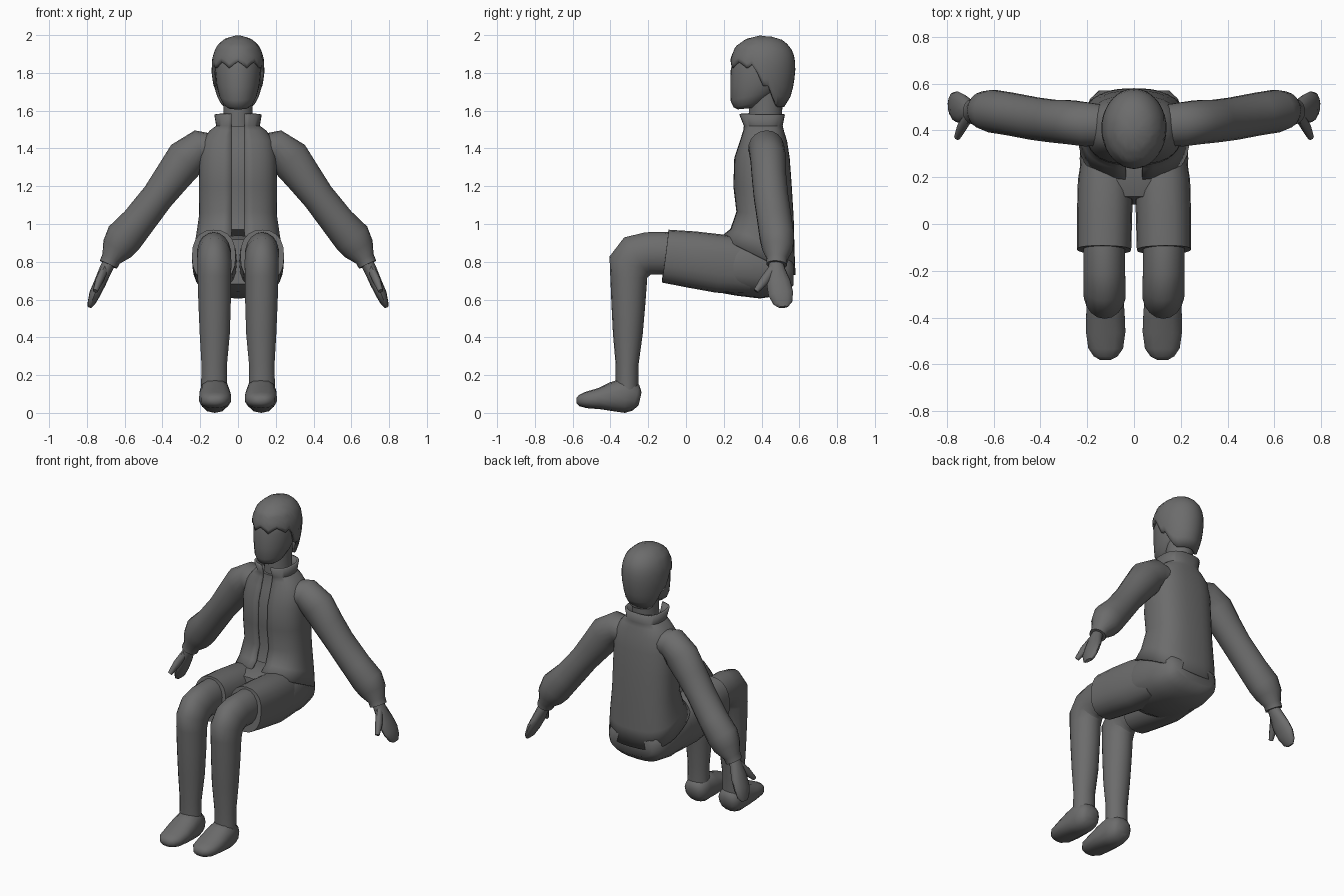
import bpy, bmesh, math
from mathutils import Vector

grey = bpy.data.materials.new("dark grey")
grey.diffuse_color = (0.15, 0.15, 0.15, 1)
X, Y = Vector((1, 0, 0)), Vector((0, 1, 0))


def finish(name, bm, mirror=False, thick=0, angle=50):
    bmesh.ops.recalc_face_normals(bm, faces=bm.faces)
    me = bpy.data.meshes.new(name)
    bm.to_mesh(me)
    bm.free()
    me.materials.append(grey)
    ob = bpy.data.objects.new(name, me)
    bpy.context.collection.objects.link(ob)
    if thick:
        m = ob.modifiers.new("thickness", 'SOLIDIFY')
        m.thickness, m.offset = thick, -1
    if mirror:
        ob.modifiers.new("mirror", 'MIRROR')
    bpy.ops.object.select_all(action='DESELECT')
    ob.select_set(True)
    bpy.context.view_layer.objects.active = ob
    bpy.ops.object.shade_smooth_by_angle(angle=math.radians(angle))
    return ob


def loft(name, rings, side, n=18, p=1.0, gap=0, inset=0, caps=True, upright=False, **kw):
    """Skin rings (x, y, z, side radius, other radius, tilt) along their path."""
    bm = bmesh.new()
    loops = []
    pts = [Vector(r[:3]) for r in rings]
    for i, r in enumerate(rings):
        t = pts[min(i + 1, len(pts) - 1)] - pts[max(i - 1, 0)]
        if upright:
            t = Vector((0, 0, 1))
        v = t.cross(side).normalized()
        u = v.cross(t).normalized()
        ru, rv = r[3] - inset, r[4] - inset
        tilt = r[5] if len(r) > 5 else 0
        g = math.asin((gap / ru) ** (1 / p)) if gap else 0
        loop = []
        for k in range(n):
            f = k / (n - 1) if gap else k / n
            a = -math.pi / 2 + g + (2 * math.pi - 2 * g) * f
            c, s = math.cos(a), math.sin(a)
            co = pts[i] + u * ru * math.copysign(abs(c) ** p, c) + v * rv * math.copysign(abs(s) ** p, s)
            co.z += tilt * (co.y - r[1])
            loop.append(bm.verts.new(co))
        loops.append(loop)
    for a, b in zip(loops, loops[1:]):
        for k in range(n - 1 if gap else n):
            j = (k + 1) % n
            bm.faces.new((a[k], a[j], b[j], b[k]))
    if caps and not gap:
        bm.faces.new(loops[0])
        bm.faces.new(loops[-1])
    return finish(name, bm, **kw)


# Open-fronted jacket with collar, and the shirt showing in the gap
torso = [(0, .38, .83, .238, .20, -.5), (0, .405, .91, .226, .17, -.38),
         (0, .418, 1.05, .206, .152, -.1), (0, .405, 1.2, .207, .155),
         (0, .402, 1.35, .205, .147), (0, .41, 1.44, .19, .125),
         (0, .41, 1.495, .15, .108), (0, .408, 1.52, .116, .104),
         (0, .402, 1.58, .126, .122)]
loft("jacket", torso, X, n=33, p=.78, gap=.036, upright=True, thick=.014)
loft("shirt", torso[1:-1], X, n=28, p=.78, inset=.01, upright=True)

# Sleeves with gathered cuffs
loft("sleeve", [(.10, .42, 1.40, .085, .07), (.20, .425, 1.405, .095, .095),
                (.275, .435, 1.345, .095, .108), (.35, .44, 1.245, .092, .096),
                (.425, .45, 1.145, .092, .086), (.53, .47, 1.01, .092, .09),
                (.605, .482, .925, .092, .100), (.64, .485, .868, .082, .085),
                (.672, .482, .815, .055, .052), (.686, .48, .785, .055, .05)],
     Y, mirror=True)

# Hands and thumbs
loft("hand", [(.675, .475, .81, .035, .035), (.70, .48, .76, .045, .034),
              (.73, .49, .69, .064, .032), (.758, .502, .63, .066, .03),
              (.777, .513, .58, .05, .02), (.787, .515, .56, .025, .01)],
     Y, n=12, mirror=True)
loft("thumb", [(.70, .47, .775, .022, .025), (.735, .415, .70, .022, .026),
               (.755, .37, .645, .014, .014)], X, n=8, mirror=True)

# Shorts: seat and two legs
loft("shorts_seat", [(0, .57, .735, .15, .06), (0, .53, .735, .19, .115),
                     (0, .42, .765, .222, .162), (0, .28, .78, .232, .16),
                     (0, .17, .79, .225, .15), (0, .10, .80, .18, .12)],
     X, n=24, p=.8)
loft("shorts_leg", [(.115, .35, .77, .10, .14), (.122, .18, .79, .118, .155),
                    (.126, .03, .812, .118, .15), (.128, -.11, .83, .116, .141)],
     X, n=20, p=.85, mirror=True)

# Bent bare legs
loft("leg", [(.128, .05, .835, .088, .11), (.128, -.11, .845, .09, .113),
             (.127, -.20, .845, .09, .112), (.126, -.262, .826, .091, .122),
             (.125, -.295, .785, .091, .118), (.125, -.303, .72, .09, .098),
             (.124, -.305, .58, .087, .09), (.123, -.308, .42, .081, .079),
             (.126, -.312, .25, .068, .06), (.127, -.312, .12, .07, .06)],
     X, n=18, mirror=True)

# Feet
loft("foot", [(.123, -.243, .075, .045, .035), (.123, -.265, .08, .07, .07),
              (.123, -.32, .095, .08, .095), (.122, -.39, .085, .084, .078),
              (.121, -.46, .075, .086, .056), (.121, -.53, .068, .076, .043),
              (.122, -.565, .065, .052, .03), (.122, -.58, .065, .025, .014)],
     X, n=14, p=.85, mirror=True)

# Neck and face
loft("neck", [(0, .415, 1.47, .09, .09), (0, .42, 1.58, .078, .088),
              (0, .425, 1.70, .08, .09)], X, upright=True)
loft("head", [(0, .325, 1.612, .05, .05, .1), (0, .34, 1.635, .078, .088, .2),
              (0, .365, 1.68, .1, .13, .2), (0, .385, 1.74, .115, .15, .1),
              (0, .392, 1.82, .122, .155), (0, .40, 1.91, .11, .135),
              (0, .40, 1.965, .06, .07)], X, n=24, upright=True)

# Hair cap: columns run from crown to a zigzag fringe and a low nape
PROFILE = [(1.60, .42, .085, .08), (1.64, .415, .105, .125), (1.70, .408, .125, .155),
           (1.80, .407, .14, .172), (1.88, .407, .137, .17), (1.94, .407, .115, .145),
           (1.98, .41, .073, .092), (2.0, .41, .006, .008)]


def hair_ring(z):
    for a, b in zip(PROFILE, PROFILE[1:]):
        if z <= b[0]:
            f = (z - a[0]) / (b[0] - a[0])
            return [a[i] + (b[i] - a[i]) * f for i in (1, 2, 3)]
    return PROFILE[-1][1:]


def hairline(k, phi):
    if phi < 75:
        return (1.86, 1.845, 1.825, 1.845)[k % 4]
    for limit, z in ((90, 1.80), (103, 1.73), (116, 1.67), (130, 1.635)):
        if phi < limit:
            return z
    return 1.62


bm = bmesh.new()
N, ROWS = 36, 11
cols = []
for k in range(N):
    phi = 360 * k / N
    low = hairline(min(k, N - k), min(phi, 360 - phi))
    a = math.radians(phi - 90)
    col = []
    for j in range(1, ROWS + 1):
        z = 2 - (2 - low) * (j / ROWS) ** 1.6
        cy, rx, ry = hair_ring(z)
        col.append(bm.verts.new((rx * math.cos(a), cy + ry * math.sin(a), z)))
    cols.append(col)
for k in range(N):
    a, b = cols[k], cols[(k + 1) % N]
    for j in range(ROWS - 1):
        bm.faces.new((a[j], b[j], b[j + 1], a[j + 1]))
bm.faces.new([c[0] for c in cols])
finish("hair", bm, thick=.016, angle=60)

# Rest the soles on the floor
bpy.context.view_layer.update()
